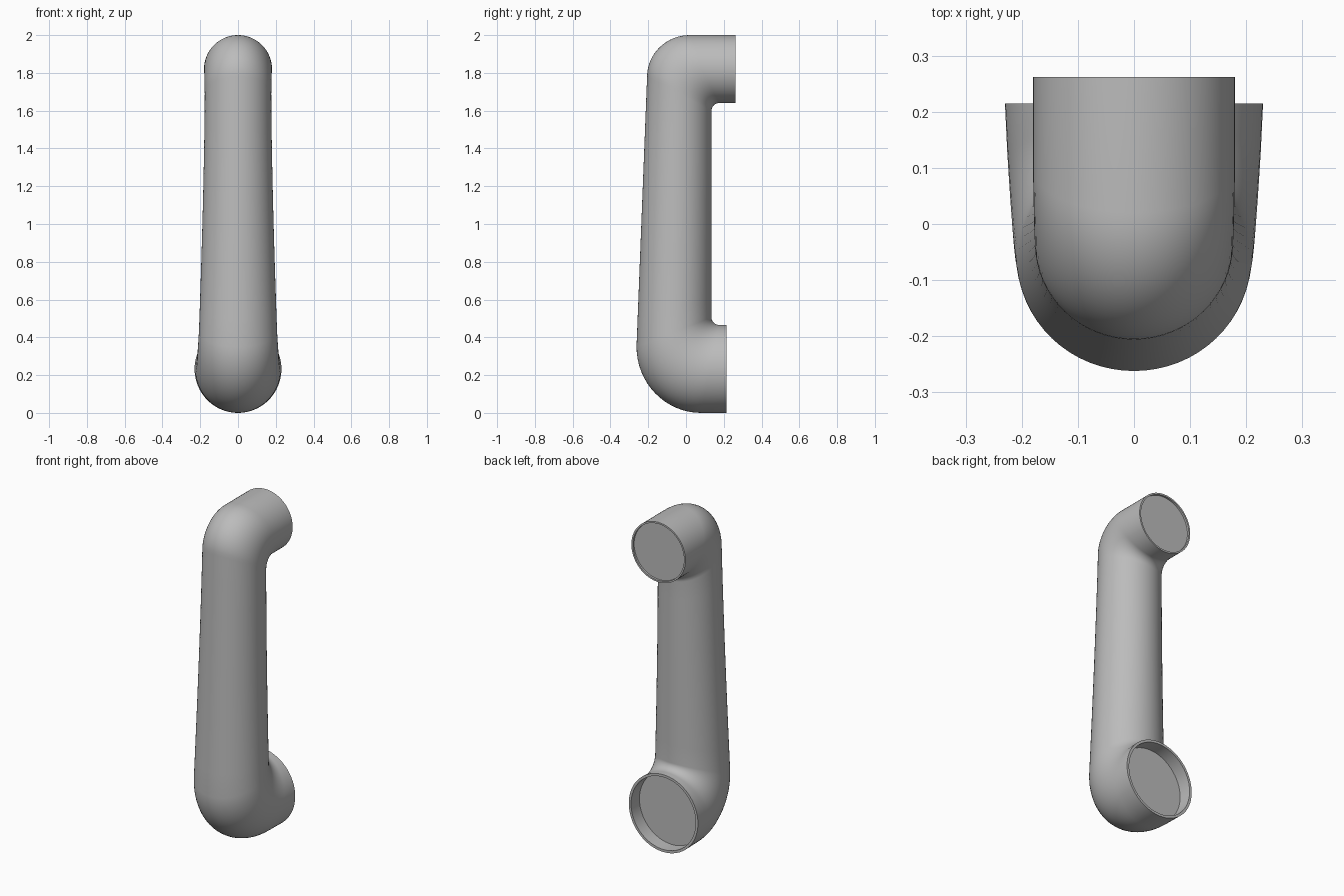
import bpy, bmesh, math
from mathutils import Vector

cube = bpy.data.objects.get("Cube")
if cube:
    bpy.data.objects.remove(cube, do_unlink=True)

SIDES = 64
STEPS = 16

grey = bpy.data.materials.new("matte grey")
grey.use_nodes = True
colour = (0.5, 0.5, 0.5, 1)
grey.diffuse_color = colour
grey.node_tree.nodes["Principled BSDF"].inputs["Base Color"].default_value = colour


def arc(centre, radii, angle):
    """Point (y, z) on an elliptical arc."""
    return Vector((centre[0] + radii[0] * math.cos(angle),
                   centre[1] + radii[1] * math.sin(angle)))


def recess(outer, inner, width, depth, wall):
    """Rim and floor sections sunk into an open end."""
    inset = Vector((0, wall))
    sink = Vector((-depth, 0))
    rim = (outer, inner)
    sign = 1 if outer.y > inner.y else -1
    a, b = rim[0] - sign * inset, rim[1] + sign * inset
    return [(a, b, width - wall), (a + sink, b + sink, width - wall)]


# Each section is (outer point, inner point, half width)
sections = []

# Upper mouth and elbow, from the open end to the grip
mouth = (Vector((0.262, 2.0)), Vector((0.262, 1.64)), 0.18)
sections += reversed(recess(*mouth, 0.012, 0.01))
sections.append(mouth)
for i in range(STEPS + 1):
    t = i / STEPS
    a = math.pi / 2 * (1 + t)
    sections.append((arc((0.02, 1.78), (0.226, 0.22), a),
                     arc((0.175, 1.60), (0.04, 0.04), a), 0.18 - 0.004 * t))

# Lower elbow and mouth, from the grip to the open end
lower = []
for i in range(STEPS + 1):
    t = i / STEPS
    a = math.pi * (1 + t / 2)
    lower.append((arc((0.08, 0.35), (0.342, 0.35), a),
                  arc((0.18, 0.505), (0.045, 0.04), a), 0.207 + 0.019 * t))
mouth = (Vector((0.215, 0.0)), Vector((0.215, 0.465)), 0.23)
lower.append(mouth)
lower += recess(*mouth, 0.08, 0.015)

# Tapered straight grip between the elbows
top, bottom = sections[-1], lower[0]
for i in range(1, 10):
    t = i / 10
    width = top[2] + (bottom[2] - top[2]) * t ** 1.5
    sections.append((top[0].lerp(bottom[0], t), top[1].lerp(bottom[1], t), width))
sections += lower

# Skin the sections into one closed pipe
bm = bmesh.new()
rings = []
for outer, inner, width in sections:
    mid, half = (outer + inner) / 2, (outer - inner) / 2
    ring = []
    for k in range(SIDES):
        a = math.tau * k / SIDES
        p = mid + half * math.cos(a)
        ring.append(bm.verts.new((width * math.sin(a), p.x, p.y)))
    rings.append(ring)
for r, s in zip(rings, rings[1:]):
    for k in range(SIDES):
        n = (k + 1) % SIDES
        bm.faces.new((r[k], r[n], s[n], s[k]))
bm.faces.new(rings[0])
bm.faces.new(rings[-1])
bmesh.ops.recalc_face_normals(bm, faces=bm.faces)

mesh = bpy.data.meshes.new("pipe_handle")
bm.to_mesh(mesh)
bm.free()
mesh.materials.append(grey)
handle = bpy.data.objects.new("pipe_handle", mesh)
bpy.context.collection.objects.link(handle)
bpy.ops.object.select_all(action="DESELECT")
handle.select_set(True)
bpy.context.view_layer.objects.active = handle
bpy.ops.object.shade_smooth_by_angle(angle=math.radians(40))
